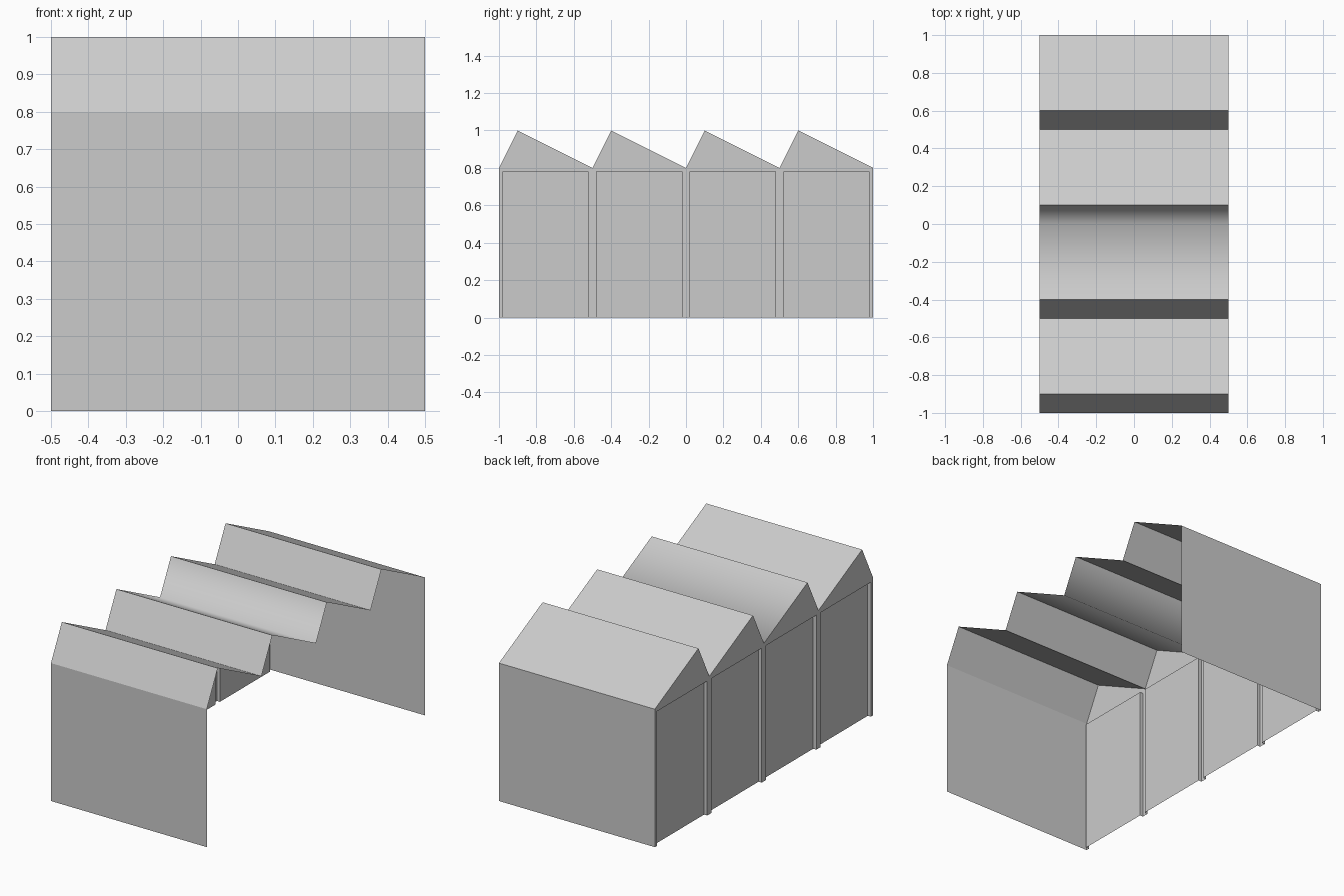
import bpy, bmesh

if "Cube" in bpy.data.objects:
    bpy.data.objects.remove(bpy.data.objects["Cube"])

HALF = 0.5                      # half width in x
EAVE, RIDGE = 0.8, 1.0
BAYS = [-1.0, -0.5, 0.0, 0.5]   # start of each roof bay in y
FRAME = 0.02                    # frame width and panel recess


def finish(name, bm):
    bmesh.ops.remove_doubles(bm, verts=bm.verts, dist=1e-5)
    mesh = bpy.data.meshes.new(name)
    bm.to_mesh(mesh)
    bm.free()
    obj = bpy.data.objects.new(name, mesh)
    bpy.context.collection.objects.link(obj)
    return obj


def face(bm, points):
    return bm.faces.new([bm.verts.new(p) for p in points])


def strip(name, profile, smooth=()):
    """Sweep an open (y, z) profile across the width; some spans smooth."""
    bm = bmesh.new()
    for i, (p, q) in enumerate(zip(profile, profile[1:])):
        f = face(bm, [(-HALF, *p), (HALF, *p), (HALF, *q), (-HALF, *q)])
        f.smooth = i in smooth
    return finish(name, bm)


# Sawtooth roof; the valley in the middle is softly shaded
saw = [(-1.0, EAVE)]
for y in BAYS:
    saw += [(y + 0.1, RIDGE), (y + 0.5, EAVE)]
strip("sawtooth_roof", saw, smooth=(3, 4))

# End walls
strip("front_wall", [(-1, 0), (-1, EAVE)])
strip("back_wall", [(1, EAVE), (1, 0)])

# Left side: gables, post frames and recessed panels (right side is open)
gables, frames = bmesh.new(), bmesh.new()
for y0 in BAYS:
    y1 = y0 + 0.5
    face(gables, [(-HALF, y0, EAVE), (-HALF, y0 + 0.1, RIDGE), (-HALF, y1, EAVE)])
    a, b, top = y0 + FRAME, y1 - FRAME, EAVE - FRAME
    outer = [(-HALF, y0, 0), (-HALF, y0, EAVE), (-HALF, y1, EAVE), (-HALF, y1, 0)]
    inner = [(-HALF, a, 0), (-HALF, a, top), (-HALF, b, top), (-HALF, b, 0)]
    panel = [(-HALF + FRAME, y, z) for _, y, z in inner]
    for r, s in ((outer, inner), (inner, panel)):
        for i in range(3):
            face(frames, [r[i], r[i + 1], s[i + 1], s[i]])
    face(frames, panel)
finish("left_gables", gables)
finish("left_wall_frames", frames)
